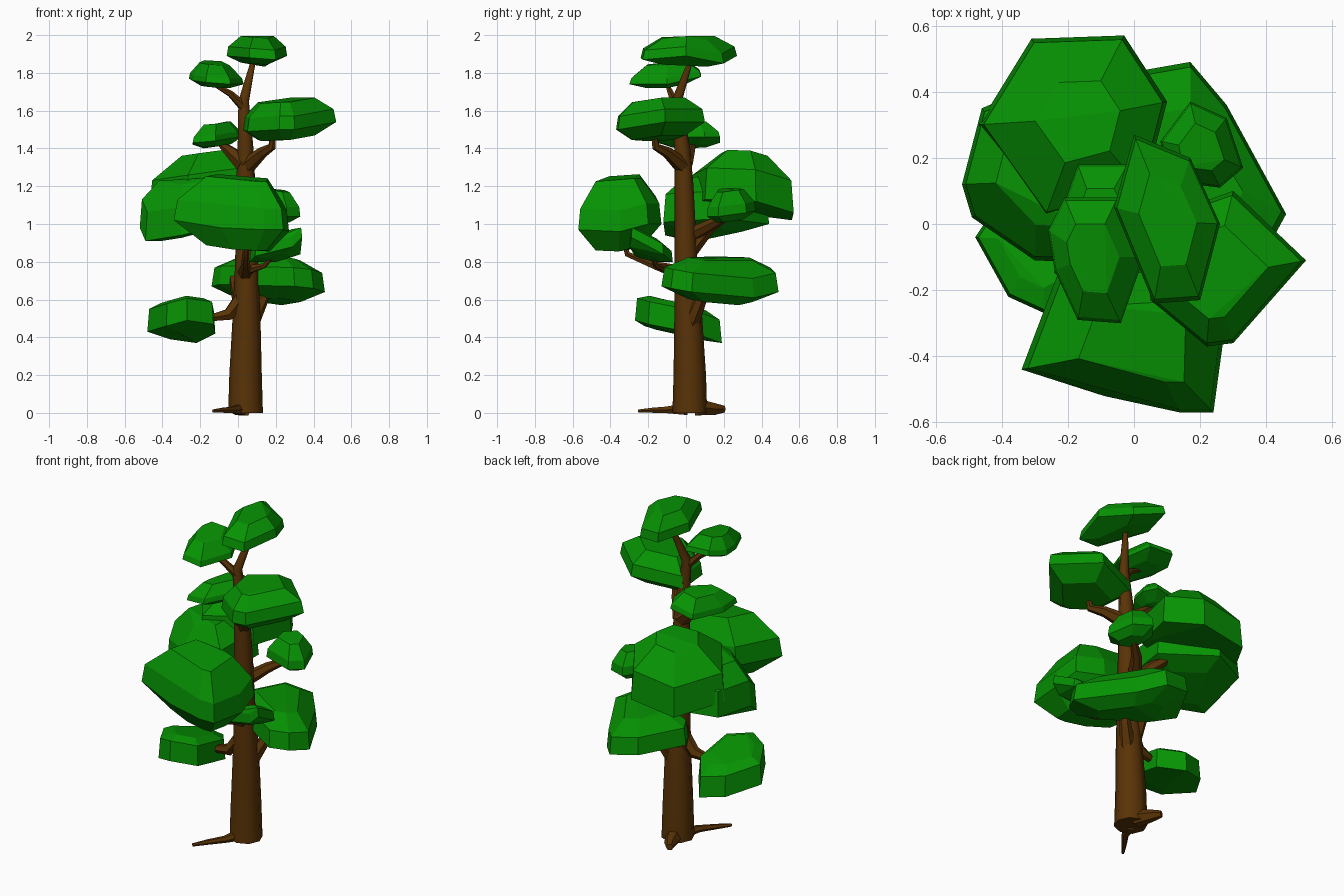
import bpy, bmesh
from mathutils import Vector


def material(name, rgb):
    m = bpy.data.materials.new(name)
    m.diffuse_color = (*rgb, 1)
    return m


LEAF = material("leaf_green", (0.002, 0.29, 0.001))
BARK = material("bark_brown", (0.1, 0.033, 0.002))


def limb(name, pts, sides=1):
    """Tapered tube through (x, y, z, radius) points."""
    cu = bpy.data.curves.new(name, 'CURVE')
    cu.dimensions = '3D'
    cu.bevel_depth = 1.0
    cu.bevel_resolution = sides
    cu.use_fill_caps = True
    sp = cu.splines.new('POLY')
    sp.points.add(len(pts) - 1)
    for p, (x, y, z, r) in zip(sp.points, pts):
        p.co = (x, y, z, 1)
        p.radius = r
    ob = bpy.data.objects.new(name, cu)
    bpy.context.collection.objects.link(ob)
    cu.materials.append(BARK)
    bpy.ops.object.select_all(action='DESELECT')
    ob.select_set(True)
    bpy.context.view_layer.objects.active = ob
    bpy.ops.object.convert(target='MESH')
    bpy.ops.object.shade_smooth_by_angle(angle=0.9)


def clump(name, rim, thick, up, down, inner=0.55):
    """Faceted leaf pad: rim outline, thickened, with smaller rings above and below."""
    rim = [Vector(p) for p in rim]
    c = sum(rim, Vector()) / len(rim)
    bm = bmesh.new()
    for p in rim:
        q = c + (p - c) * inner
        bm.verts.new(p)
        bm.verts.new(c + (p - c) * 0.95 + Vector((0, 0, thick)))
        bm.verts.new(q + Vector((0, 0, up)))
        bm.verts.new(q - Vector((0, 0, down)))
    res = bmesh.ops.convex_hull(bm, input=bm.verts)
    junk = {v for v in res["geom_interior"] + res["geom_unused"]
            if isinstance(v, bmesh.types.BMVert)}
    bmesh.ops.delete(bm, geom=list(junk), context='VERTS')
    bmesh.ops.dissolve_limit(bm, angle_limit=0.12, verts=bm.verts, edges=bm.edges)
    bmesh.ops.recalc_face_normals(bm, faces=bm.faces)
    me = bpy.data.meshes.new(name)
    bm.to_mesh(me)
    bm.free()
    me.materials.append(LEAF)
    bpy.context.collection.objects.link(bpy.data.objects.new(name, me))


# Trunk
limb("trunk", [(.04, .02, 0, .092), (.04, .02, .2, .086), (.045, .012, .5, .074),
               (.045, 0, .8, .06), (.04, -.01, 1.2, .05), (.04, -.02, 1.4, .042),
               (.03, -.05, 1.65, .028), (.085, .03, 1.88, .012)], 2)

# Roots
limb("front_root", [(.02, 0, .02, .035), (-.02, -.1, .016, .02),
                    (-.08, -.18, .014, .015), (-.13, -.25, .01, .009)])
limb("back_root", [(.03, .06, .03, .05), (0, .15, .02, .035), (-.03, .2, .02, .02)])

# Branches
limb("low_left_branch", [(.03, 0, .62, .045), (-.05, -.01, .52, .035), (-.16, -.02, .5, .018)])
limb("low_right_branch", [(.07, .03, .48, .045), (.13, .08, .6, .032), (.15, .12, .68, .02)])
limb("back_left_branch", [(.02, .02, .55, .045), (-.01, .05, .68, .035), (-.03, .14, .74, .02)])
limb("front_branch", [(.04, -.02, .74, .045), (.04, -.16, .78, .025),
                      (.04, -.31, .84, .017), (.05, -.34, .95, .012)])
limb("front_right_branch", [(.06, -.1, .76, .025), (.14, -.16, .78, .014), (.2, -.19, .85, .01)])
limb("big_back_branch", [(.03, .02, .86, .045), (-.02, .12, .98, .035), (-.12, .24, 1.06, .02)])
limb("back_right_branch", [(.03, .04, .95, .04), (.1, .14, 1.0, .03), (.2, .23, 1.05, .015)])
limb("upper_right_branch", [(.05, -.02, 1.31, .045), (.13, -.1, 1.38, .03),
                            (.18, -.16, 1.41, .022), (.19, -.17, 1.5, .012)])
limb("upper_left_branch", [(.03, -.01, 1.32, .05), (-.05, .02, 1.39, .03), (-.1, .04, 1.43, .014)])
limb("top_left_branch", [(.03, -.05, 1.62, .026), (-.04, -.08, 1.69, .018), (-.13, -.1, 1.74, .01)])

# Foliage, top to bottom
clump("top_foliage", [(0, .27, 1.89), (.17, .2, 1.85), (.26, 0, 1.89), (.2, -.23, 1.87),
                      (.06, -.24, 1.88), (-.06, .05, 1.89)], .05, .11, .03)
clump("top_left_foliage", [(-.26, -.02, 1.77), (-.24, -.14, 1.76), (-.17, -.29, 1.75),
                           (-.04, -.3, 1.74), (.03, -.1, 1.74), (-.05, .08, 1.78),
                           (-.21, .08, 1.79)], .03, .09, .03)
clump("upper_right_foliage", [(.52, -.11, 1.54), (.3, -.36, 1.5), (.22, -.37, 1.5),
                              (.05, -.23, 1.49), (.02, 0, 1.5), (.3, .1, 1.54)],
      .07, .14, .06, .6)
clump("upper_left_foliage", [(-.24, -.02, 1.42), (-.24, -.15, 1.43), (-.12, -.16, 1.44),
                             (.0, .0, 1.46), (.02, .1, 1.46), (-.02, .18, 1.46),
                             (-.17, .18, 1.43)], .03, .09, .03)
clump("big_back_foliage", [(-.47, .3, 1.06), (-.31, .56, 1.02), (-.03, .57, 1.06),
                           (.1, .37, 1.12), (.03, .1, 1.13), (-.27, .02, 1.09)],
      .17, .29, 0, .45)
clump("lower_back_foliage", [(-.52, .12, .98), (-.49, .02, .91), (-.3, -.11, .94),
                             (-.03, -.12, 1.01), (0, .2, 1.03), (-.25, .44, 1.0),
                             (-.46, .35, .98)], .15, .25, .03)
clump("front_foliage", [(-.34, -.44, 1.02), (-.23, -.15, 1.04), (.1, -.13, 1.0),
                        (.25, -.2, 1.0), (.27, -.35, .96), (.24, -.57, .97),
                        (.14, -.57, .97), (-.09, -.52, .98)], .11, .245, .12)
clump("back_right_foliage", [(.1, .13, 1.07), (.26, .11, 1.04), (.33, .17, 1.04),
                             (.28, .32, 1.06), (.17, .37, 1.07), (.08, .25, 1.08)],
      .05, .12, .04)
clump("front_right_foliage", [(.34, -.29, .93), (.29, -.3, .88), (.09, -.27, .83),
                              (.06, -.15, .8), (.2, -.07, .8), (.33, -.12, .84)],
      .055, .08, .02)
clump("low_right_foliage", [(.46, .03, .64), (.28, .36, .61), (.17, .49, .64),
                            (.0, .46, .67), (-.14, .2, .67), (-.1, .12, .68),
                            (.3, -.13, .67), (.4, -.08, .66)], .1, .16, .06, .55)
clump("low_left_foliage", [(-.48, -.04, .43), (-.38, -.22, .46), (-.27, -.27, .49),
                           (-.13, -.2, .47), (-.12, .05, .42), (-.22, .19, .37),
                           (-.36, .14, .39)], .12, .15, .01, .65)
